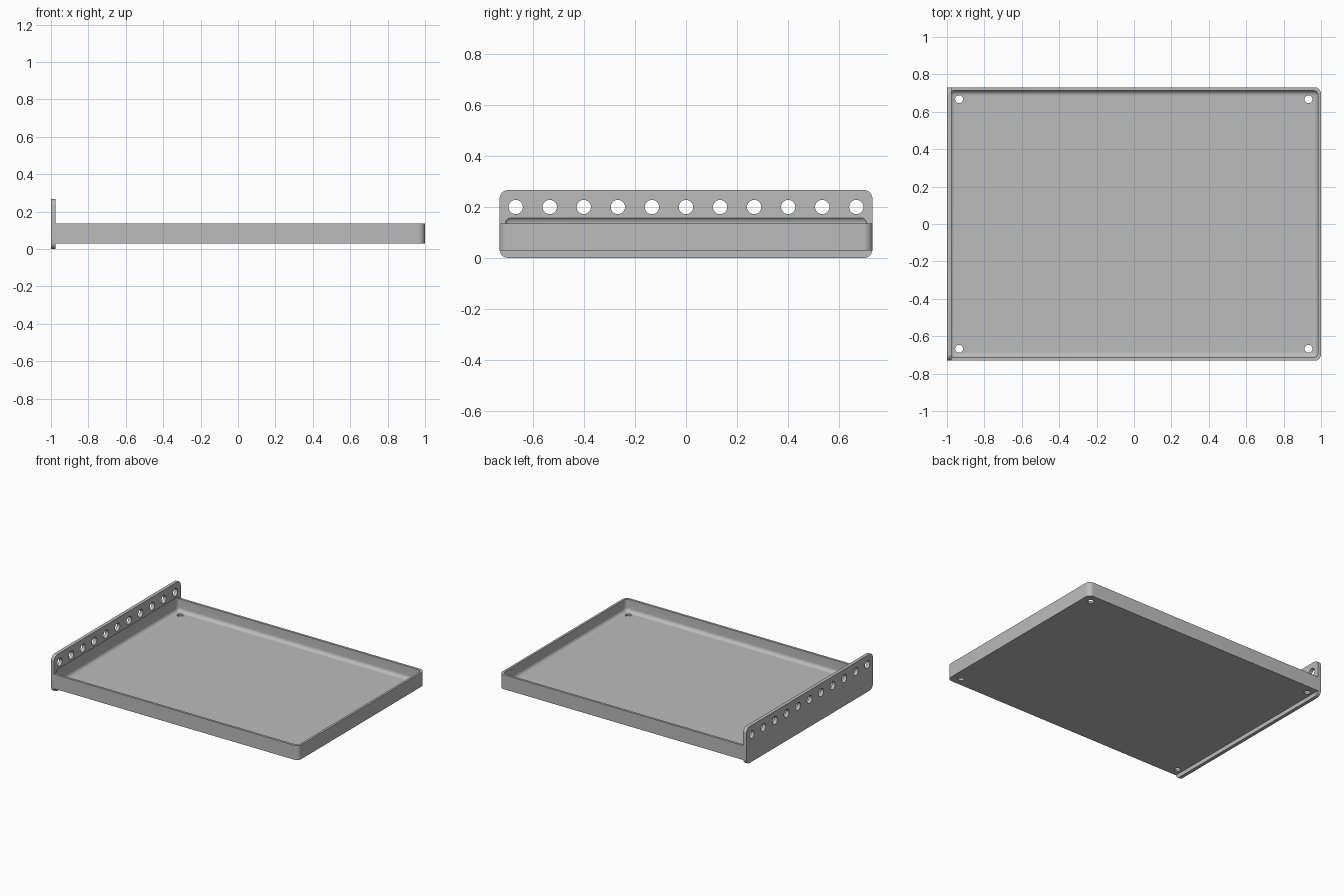
import bpy, bmesh
from mathutils import Vector, Matrix

cube = bpy.data.objects.get("Cube")
if cube:
    bpy.data.objects.remove(cube, do_unlink=True)

grey = bpy.data.materials.new("plain_grey")
grey.use_nodes = True
GREY = (0.5, 0.5, 0.5, 1)
grey.diffuse_color = GREY
grey.node_tree.nodes["Principled BSDF"].inputs["Base Color"].default_value = GREY


def finish(name, bm):
    bmesh.ops.recalc_face_normals(bm, faces=bm.faces)
    mesh = bpy.data.meshes.new(name)
    bm.to_mesh(mesh)
    bm.free()
    mesh.materials.append(grey)
    ob = bpy.data.objects.new(name, mesh)
    bpy.context.collection.objects.link(ob)
    return ob


def rounded_box(name, low, high, radius, pick):
    """Box between two corners, rounding the edges for which pick(middle, direction) holds."""
    low, high = Vector(low), Vector(high)
    size = high - low
    bm = bmesh.new()
    bmesh.ops.create_cube(bm, size=1)
    bmesh.ops.transform(bm, verts=bm.verts, matrix=Matrix.Translation((low + high) / 2)
                        @ Matrix.Diagonal((*size, 1)))
    edges = []
    for e in bm.edges:
        a, b = (v.co for v in e.verts)
        if pick((a + b) / 2, (b - a).normalized()):
            edges.append(e)
    bmesh.ops.bevel(bm, geom=edges, offset=radius, segments=8, profile=0.5, affect='EDGES')
    return finish(name, bm)


def drills(name, centres, radius, depth, rotation):
    bm = bmesh.new()
    for c in centres:
        bmesh.ops.create_cone(bm, cap_ends=True, segments=32, radius1=radius, radius2=radius,
                              depth=depth, matrix=Matrix.Translation(c) @ rotation)
    return finish(name, bm)


def boolean(target, other, operation):
    mod = target.modifiers.new(other.name, 'BOOLEAN')
    mod.operation = operation
    mod.solver = 'EXACT'
    mod.object = other
    bpy.context.view_layer.objects.active = target
    bpy.ops.object.modifier_apply(modifier=mod.name)
    bpy.data.objects.remove(other, do_unlink=True)


W = 0.731  # half width

# Tray block, with its two far upright edges rounded
tray = rounded_box("tray_with_mounting_panel", (-0.98, -W, 0.03), (1, W, 0.135), 0.036,
                   lambda m, d: abs(d.z) > 0.9 and m.x > 0)
# Upright end panel with rounded corners
panel = rounded_box("panel", (-1, -W, 0), (-0.975, W, 0.267), 0.036,
                    lambda m, d: abs(d.x) > 0.9)
boolean(tray, panel, 'UNION')

# Hollow with filleted edges, also undercutting the panel slightly
hollow = rounded_box("hollow", (-0.985, -W + 0.017, 0.045), (0.984, W - 0.017, 0.163), 0.027,
                     lambda m, d: True)
boolean(tray, hollow, 'DIFFERENCE')

# Row of holes through the panel
row = [Vector((-1, i * 0.1335, 0.2)) for i in range(-5, 6)]
boolean(tray, drills("panel_holes", row, 0.028, 0.2, Matrix.Rotation(1.5707963, 4, 'Y')),
        'DIFFERENCE')
# Hole in each corner of the floor
corners = [Vector((x, y, 0.04)) for x in (-0.935, 0.933) for y in (-0.667, 0.667)]
boolean(tray, drills("floor_holes", corners, 0.021, 0.15, Matrix.Identity(4)), 'DIFFERENCE')

bpy.ops.object.select_all(action='DESELECT')
tray.select_set(True)
bpy.context.view_layer.objects.active = tray
bpy.ops.object.shade_smooth_by_angle(angle=0.5)
